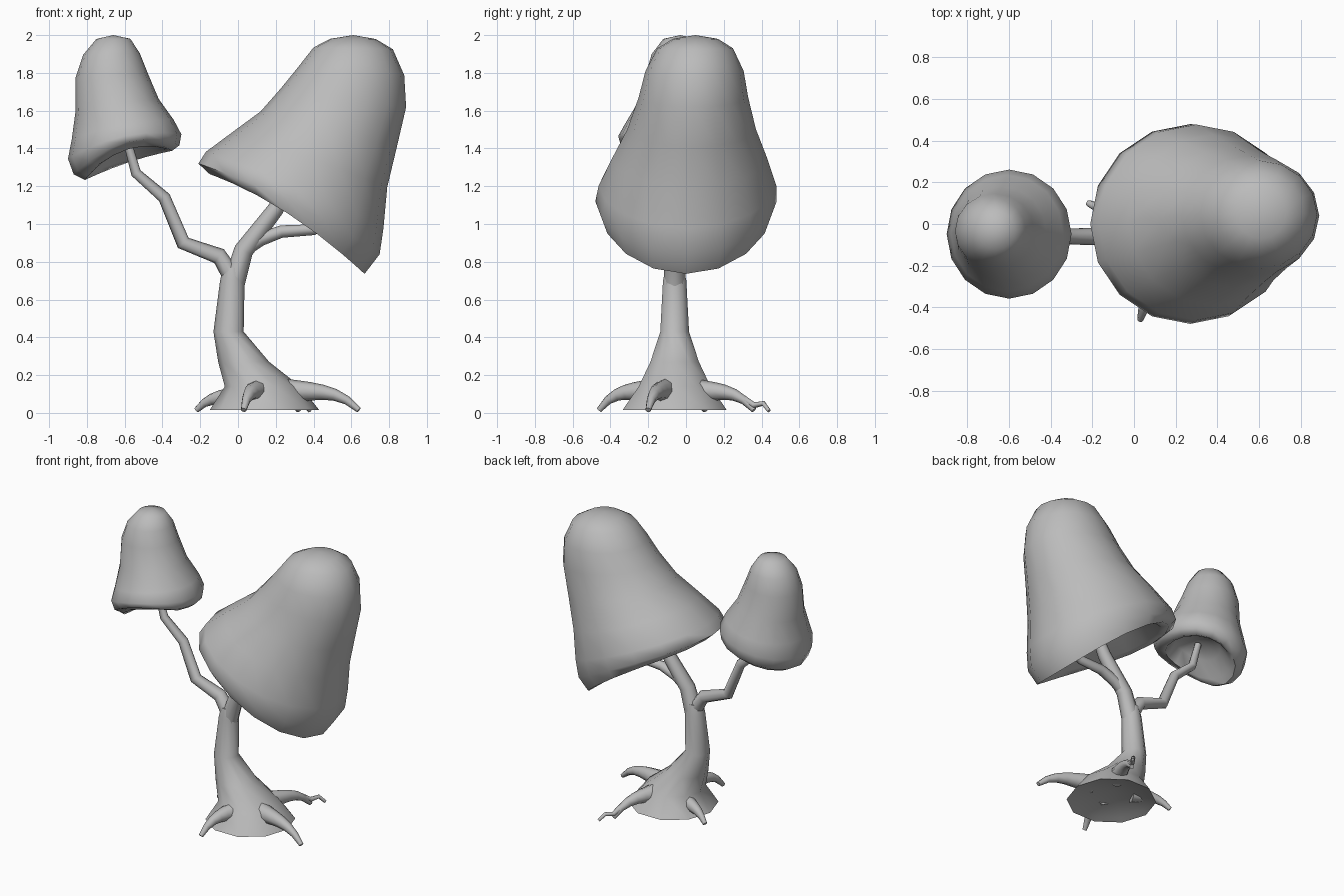
import bpy, bmesh
from math import sin, cos, pi, radians
from mathutils import Vector

if "Cube" in bpy.data.objects:
    bpy.data.objects.remove(bpy.data.objects["Cube"], do_unlink=True)

GREY = (0.5, 0.5, 0.5, 1)
clay = bpy.data.materials.new("plain grey")
clay.diffuse_color = GREY
clay.use_nodes = True
clay.node_tree.nodes["Principled BSDF"].inputs["Base Color"].default_value = GREY


def loft(name, rings, start=None, end=None):
    """Skin a list of point rings, closing each end with a fan or a flat cap."""
    bm = bmesh.new()
    loops = [[bm.verts.new(point) for point in ring] for ring in rings]
    sides = len(loops[0])
    for upper, lower in zip(loops, loops[1:]):
        for i in range(sides):
            j = (i + 1) % sides
            bm.faces.new((upper[i], upper[j], lower[j], lower[i]))
    for ring, tip in ((loops[0], start), (loops[-1], end)):
        if tip is None:
            bm.faces.new(ring)
        else:
            apex = bm.verts.new(tip)
            for i in range(sides):
                bm.faces.new((ring[i], ring[(i + 1) % sides], apex))
    bmesh.ops.recalc_face_normals(bm, faces=bm.faces)
    mesh = bpy.data.meshes.new(name)
    bm.to_mesh(mesh)
    bm.free()
    mesh.materials.append(clay)
    obj = bpy.data.objects.new(name, mesh)
    bpy.context.collection.objects.link(obj)
    bpy.ops.object.select_all(action="DESELECT")
    obj.select_set(True)
    bpy.context.view_layer.objects.active = obj
    bpy.ops.object.shade_smooth_by_angle(angle=radians(70))


def tilted_ring(centre, width, depth, tilt=0, front=0, back=0, sides=16):
    """Ellipse leaning along x by tilt, with its front and back edges raised."""
    ring = []
    for i in range(sides):
        angle = 2 * pi * i / sides
        c, s = cos(angle), sin(angle)
        lift = (front if s < 0 else back) * s * s
        ring.append(centre + Vector((c * width, s * depth, c * tilt + lift)))
    return ring


def canopy(name, crown, rim, sections, tilt, front, back):
    """Bell through (x, z, half width, half depth) sections, hollow below."""
    crown, rim = Vector(crown), Vector(rim)
    rings = []
    for x, z, width, depth in sections:
        bend = ((crown.z - z) / (crown.z - rim.z)) ** 1.5
        y = crown.y + (rim.y - crown.y) * min(bend, 1)
        rings.append(tilted_ring(Vector((x, y, z)), width, depth,
                                 tilt * min(bend, 1.1), front * bend ** 3, back * bend ** 3))
    # Hollow inside, starting from the lip
    lip = Vector((x, y, z))
    up = Vector((0, 0, depth))
    for scale, rise in ((0.87, 0.1), (0.6, 0.45)):
        rings.append(tilted_ring(lip + up * rise, width * scale, depth * scale,
                                 tilt * scale, front * scale, back * scale))
    loft(name, rings, crown, lip + up * 0.6)


def tube(name, path, thick, thin, sides=8):
    """Limb along a path, tapering evenly from thick to thin."""
    points = [Vector(point) for point in path]
    last = len(points) - 1
    rings = []
    for i, point in enumerate(points):
        along = points[min(i + 1, last)] - points[max(i - 1, 0)]
        turn = along.to_track_quat("Z", "Y")
        radius = thick + (thin - thick) * i / last
        rings.append([point + turn @ offset
                      for offset in tilted_ring(Vector(), radius, radius, sides=sides)])
    loft(name, rings)


# Canopies
large_sections = [
    (0.61, 1.98, 0.12, 0.12), (0.61, 1.93, 0.21, 0.2), (0.6, 1.81, 0.28, 0.26),
    (0.56, 1.67, 0.33, 0.29), (0.48, 1.5, 0.36, 0.34), (0.38, 1.34, 0.41, 0.41),
    (0.3, 1.18, 0.47, 0.47), (0.27, 1.08, 0.48, 0.48), (0.26, 1, 0.41, 0.45)]
canopy("large_canopy", (0.61, 0.05, 2), (0.27, 0, 1.08), large_sections,
       tilt=-0.24, front=0.04, back=0.04)

small_sections = [
    (-0.66, 1.98, 0.09, 0.09), (-0.67, 1.9, 0.15, 0.15), (-0.67, 1.79, 0.19, 0.18),
    (-0.64, 1.63, 0.22, 0.22), (-0.61, 1.5, 0.27, 0.28), (-0.6, 1.41, 0.3, 0.31),
    (-0.59, 1.34, 0.28, 0.3), (-0.58, 1.31, 0.23, 0.26)]
canopy("small_canopy", (-0.66, -0.03, 2), (-0.6, -0.05, 1.38), small_sections,
       tilt=0.07, front=0.07, back=0.01)

# Trunk flaring into a foot that is hollow from below
TRUNK_Y = -0.06
trunk_sections = [(-0.03, 0.77, 0.05), (-0.03, 0.7, 0.065), (-0.05, 0.43, 0.08),
                  (0.03, 0.27, 0.135), (0.13, 0.14, 0.2), (0.14, 0.015, 0.29), (0.14, 0.03, 0.25)]
loft("trunk",
     [tilted_ring(Vector((x, TRUNK_Y, z)), radius, radius, sides=10)
      for x, z, radius in trunk_sections],
     end=(0.12, TRUNK_Y, 0.1))


# Branches, all in the plane of the trunk
def branch(name, path, thick, thin):
    tube(name, [(x, TRUNK_Y, z) for x, z in path], thick, thin)


branch("small_canopy_branch", [(-0.03, 0.72), (-0.1, 0.83), (-0.29, 0.9), (-0.39, 1.14),
                               (-0.54, 1.27), (-0.59, 1.45)], 0.05, 0.022)
branch("main_branch", [(-0.03, 0.66), (0.03, 0.86), (0.2, 1.08), (0.26, 1.2)], 0.06, 0.035)
branch("side_branch", [(0.04, 0.87), (0.12, 0.92), (0.23, 0.96), (0.4, 0.97), (0.5, 1.05)],
       0.04, 0.026)


# Roots hold their height out of the foot, then drop to a point on the ground
def root(name, start, tip, hump, thick, thin=0.015, steps=6):
    path = []
    for step in range(steps + 1):
        t = step / steps
        spot = Vector(start).lerp(Vector(tip), t)
        path.append((spot.x, spot.y, thin + hump * (1 - t ** 4)))
    tube(name, path, thick, thin)


root("left_root", (0.26, -0.11), (0.64, -0.2), hump=0.1, thick=0.065)
root("front_root", (0.11, -0.18), (0.03, -0.46), hump=0.1, thick=0.065)
root("right_root", (0.02, 0), (-0.22, 0.1), hump=0.07, thick=0.06)
root("back_root", (0.19, 0.05), (0.32, 0.36), hump=0.1, thick=0.065)
tube("back_root_tendril", [(0.3, 0.31, 0.07), (0.32, 0.36, 0.04), (0.35, 0.41, 0.05),
                           (0.38, 0.44, 0.01)], 0.02, 0.01)
